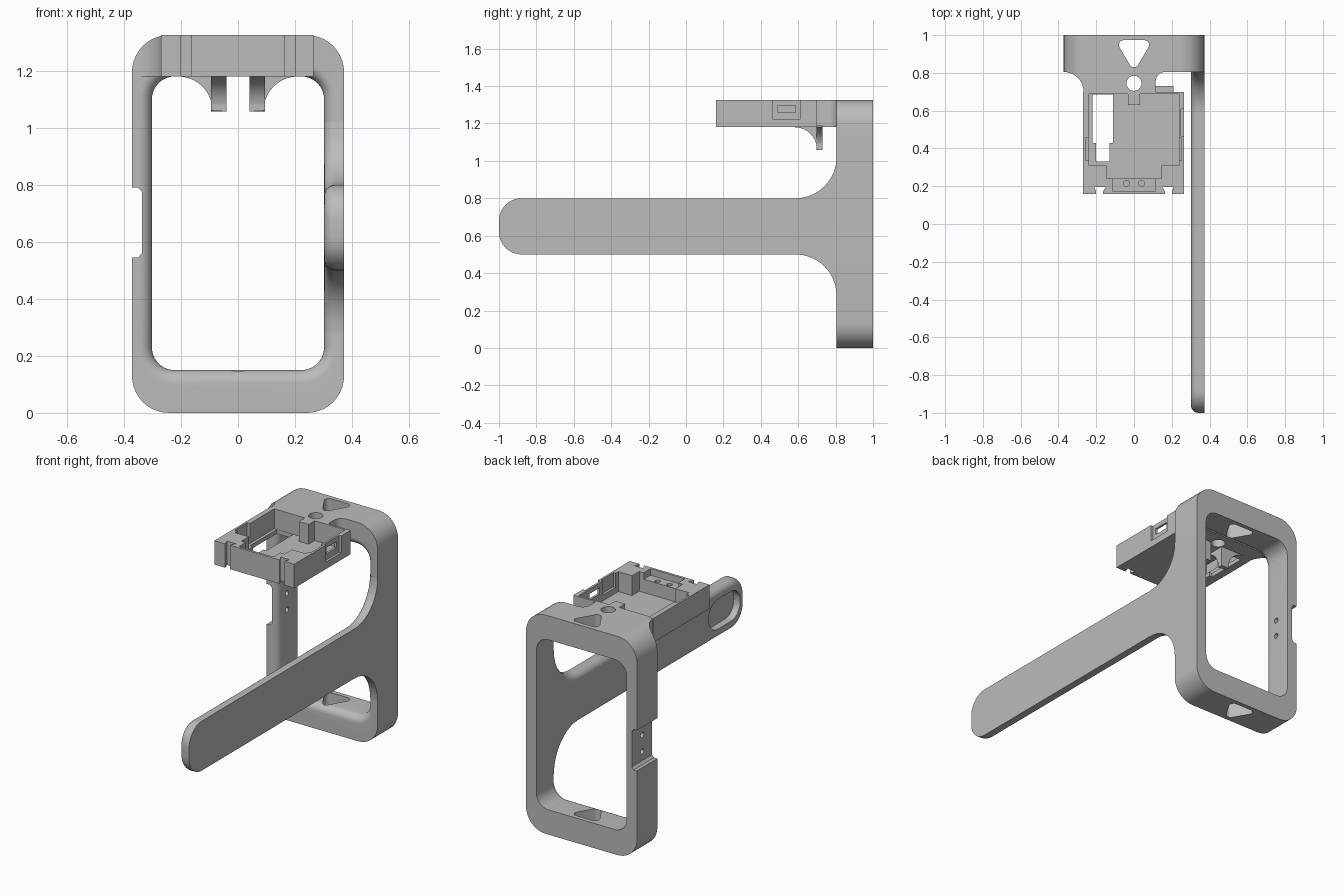
import bpy, bmesh
from math import sin, cos, radians

if "Cube" in bpy.data.objects:
    bpy.data.objects.remove(bpy.data.objects["Cube"], do_unlink=True)

grey = bpy.data.materials.new("light grey plastic")
grey.use_nodes = True
grey.diffuse_color = (0.5, 0.5, 0.5, 1)
grey.node_tree.nodes["Principled BSDF"].inputs["Base Color"].default_value = (0.5, 0.5, 0.5, 1)

AXES = {"x": lambda a, b, d: (d, a, b),
        "y": lambda a, b, d: (a, d, b),
        "z": lambda a, b, d: (a, b, d)}


def arc(cx, cy, r, start, end, n=10):
    angles = [radians(start + (end - start) * i / n) for i in range(n + 1)]
    return [(cx + r * cos(a), cy + r * sin(a)) for a in angles]


def rounded_rect(x0, x1, y0, y1, r):
    return (arc(x1 - r, y1 - r, r, 0, 90) + arc(x0 + r, y1 - r, r, 90, 180)
            + arc(x0 + r, y0 + r, r, 180, 270) + arc(x1 - r, y0 + r, r, 270, 360))


def loft(name, sections, axis):
    """Solid through matching outlines, each given as (outline, depth)."""
    bm = bmesh.new()
    rings = [[bm.verts.new(AXES[axis](a, b, d)) for a, b in pts] for pts, d in sections]
    for r0, r1 in zip(rings, rings[1:]):
        for i in range(len(r0)):
            j = (i + 1) % len(r0)
            bm.faces.new((r0[i], r0[j], r1[j], r1[i]))
    bm.faces.new(rings[0])
    bm.faces.new(rings[-1])
    bmesh.ops.recalc_face_normals(bm, faces=bm.faces)
    mesh = bpy.data.meshes.new(name)
    bm.to_mesh(mesh)
    bm.free()
    mesh.materials.append(grey)
    ob = bpy.data.objects.new(name, mesh)
    bpy.context.collection.objects.link(ob)
    return ob


def prism(name, pts, axis, lo, hi):
    return loft(name, [(pts, lo), (pts, hi)], axis)


def box(name, x0, x1, y0, y1, z0, z1):
    return prism(name, [(x0, y0), (x1, y0), (x1, y1), (x0, y1)], "z", z0, z1)


def boolean(ob, tool, operation="DIFFERENCE"):
    tool.hide_render = True
    mod = ob.modifiers.new("cut", "BOOLEAN")
    mod.operation, mod.solver, mod.object = operation, "EXACT", tool
    bpy.context.view_layer.objects.active = ob
    bpy.ops.object.modifier_apply(modifier=mod.name)
    bpy.data.objects.remove(tool, do_unlink=True)


TOP, UNDER, W, FRONT = 1.325, 1.18, 0.372, 0.805
FILLET = 0.045
outline = rounded_rect(-W, W, 0, TOP, 0.13)

# Upright frame with an opening whose front rim is rounded
frame = prism("upright_frame", outline, "y", FRONT, 1)


def opening(grow):
    return rounded_rect(-0.302 - grow, 0.302 + grow, 0.15 - grow, UNDER + grow, 0.08 + grow)


sections = [(opening(0), 1.02)]
for i in range(9):
    t = radians(90 * i / 8)
    sections.append((opening(FILLET * (1 - cos(t))), FRONT + FILLET * (1 - sin(t))))
sections.append((opening(FILLET), FRONT - 0.02))
boolean(frame, loft("opening_cutter", sections, "y"))

# Side notch with two screw holes
boolean(frame, prism("notch_cutter", [(-0.4, 0.545), (-0.35, 0.545), (-0.337, 0.56),
                                      (-0.337, 0.775), (-0.35, 0.79), (-0.4, 0.79)], "y", 0.7, 1.1))
for z in (0.615, 0.715):
    boolean(frame, prism("screw_cutter", arc(0.9, z, 0.016, 0, 342, 19), "x", -0.45, -0.2))

# Rounded triangular holes through the top and bottom bars
triangle = (arc(0, 0.855, 0.025, -149, -31) + arc(0.055, 0.948, 0.025, -31, 90)
            + arc(-0.055, 0.948, 0.025, 90, 211))
boolean(frame, prism("triangle_cutter", triangle, "z", -0.1, 1.5))

# Long side arm, flared into the frame and rounded on its inner edges
LOW, HIGH, R = 0.5, 0.8, 0.22
profile = (arc(-0.88, HIGH - 0.12, 0.12, 180, 90) + arc(FRONT - R, HIGH + R, R, 270, 360)
           + [(0.9, HIGH + R), (0.9, LOW - R)]
           + arc(FRONT - R, LOW - R, R, 0, 90) + arc(-0.88, LOW + 0.12, 0.12, 270, 180))
arm = prism("side_arm", profile, "x", 0.302, W)
bm = bmesh.new()
bm.from_mesh(arm.data)
inner = [e for e in bm.edges if all(v.co.x < 0.31 for v in e.verts)
         and all(v.co.y < FRONT + 0.001 for v in e.verts)]
bmesh.ops.bevel(bm, geom=inner, offset=0.04, offset_type="OFFSET", segments=6,
                profile=0.5, affect="EDGES", clamp_overlap=True)
bm.to_mesh(arm.data)
bm.free()
# Shallow pocket inside the arm tip
boolean(arm, prism("pocket_cutter", rounded_rect(-0.95, -0.65, 0.56, 0.74, 0.085), "x", 0.25, 0.345))

# Bridge from the frame to the tray, trimmed to the frame's rounded outline
bridge_plan = (arc(-W, 0.7, 0.105, 90, 0) + [(0.115, 0.69)]
               + arc(0.165, 0.755, 0.05, 180, 90) + [(0.165, 0.825), (-W, 0.825)])
bridge = prism("bridge", bridge_plan, "z", UNDER, TOP)
boolean(bridge, prism("trim_tool", outline, "y", 0.5, 1.1), "INTERSECT")
boolean(bridge, prism("round_hole_cutter", arc(0, 0.745, 0.04, 0, 348.75, 31), "z", 1, 1.5))

# Open tray
tray = box("tray", -0.27, 0.265, 0.16, 0.7, UNDER, TOP)
cuts = [
    (-0.238, 0.237, 0.31, 0.687, 1.205, 1.4),      # main cavity
    (-0.145, 0.145, 0.24, 0.4, 1.205, 1.4),        # cavity between corner posts
    (-0.115, 0.115, 0.175, 0.3, 1.285, 1.4),       # low step in the front wall
    (-0.22, -0.11, 0.43, 0.685, 1.1, 1.4),         # floor opening
    (-0.2, -0.13, 0.33, 0.45, 1.1, 1.4),           # narrow floor opening
    (0.25, 0.3, 0.465, 0.61, 1.222, 1.4),          # recessed port panel
    (0.2, 0.3, 0.49, 0.585, 1.258, 1.296),         # port slot
    (-0.257, -0.2, 0.335, 0.455, 1.24, 1.4),       # left wall relief
    (0.2, 0.252, 0.335, 0.455, 1.24, 1.4),         # right wall relief
]
for c in cuts:
    boolean(tray, box("tray_cutter", *c))
for s in (-1, 1):
    # Vertical grooves in the front wall and small pin holes in the step
    groove = [(s * 0.165, 0.1), (s * 0.165, 0.17), (s * 0.15, 0.195),
              (s * 0.21, 0.195), (s * 0.2, 0.17), (s * 0.2, 0.1)]
    boolean(tray, prism("groove_cutter", groove, "z", 1.1, 1.4))
    boolean(tray, prism("pin_cutter", arc(s * 0.04, 0.215, 0.016, 0, 337.5, 15), "z", 1.25, 1.4))

# Post standing at the back of the tray
post = box("tray_post", -0.033, 0.033, 0.63, 0.69, 1.2, TOP)

# Pair of hooks below the tray, each a curved web and a curved rib
parts = [frame, arm, bridge, tray, post]
for s, side in ((1, "left"), (-1, "right")):
    web = [(0.04, 1.19), (0.04, 1.057)] + arc(0.21, 1.06, 0.12, 180, 90) + [(0.21, 1.19)]
    rib = [(0.73, 1.19), (0.73, 1.057)] + arc(0.58, 1.06, 0.12, 0, 90) + [(0.58, 1.19)]
    parts.append(prism(side + "_hook_web", [(s * x, z) for x, z in web], "y", 0.698, 0.73))
    parts.append(prism(side + "_hook_rib", rib, "x", s * 0.04, s * 0.095))

for ob in parts:
    bpy.ops.object.select_all(action="DESELECT")
    ob.select_set(True)
    bpy.context.view_layer.objects.active = ob
    bpy.ops.object.shade_smooth_by_angle(angle=radians(30))
